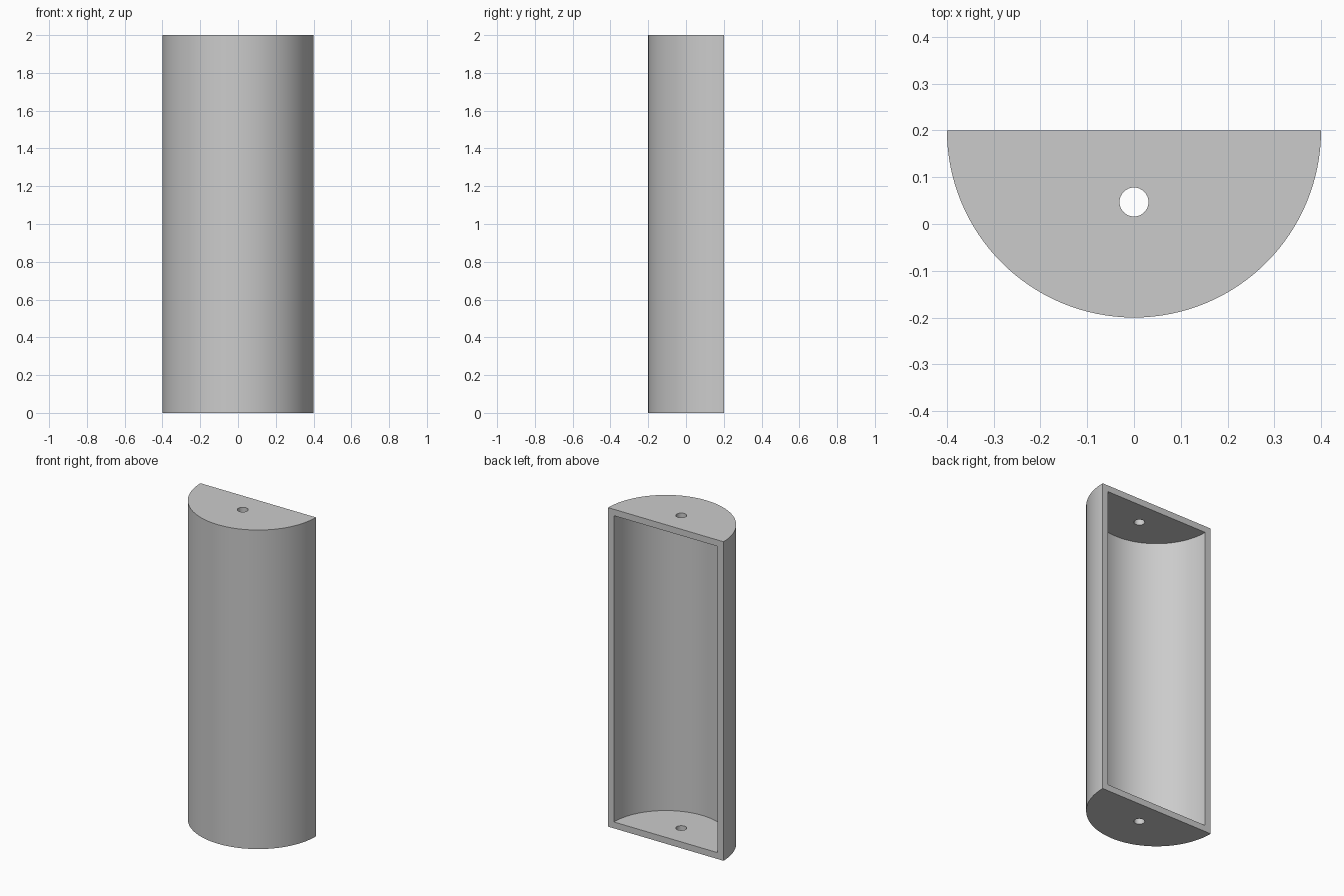
import bpy
import bmesh
from math import cos, sin, pi, radians

HEIGHT, RADIUS, WALL = 2.0, 0.4, 0.04
BACK = 0.2            # y of the open flat side
HOLE_Y, HOLE_R = 0.047, 0.031

if "Cube" in bpy.data.objects:
    bpy.data.objects.remove(bpy.data.objects["Cube"], do_unlink=True)

grey = bpy.data.materials.new("light_grey")
grey.use_nodes = True
colour = (0.6, 0.6, 0.6, 1)
grey.diffuse_color = colour
grey.node_tree.nodes["Principled BSDF"].inputs["Base Color"].default_value = colour


def prism(name, outline, z0, z1):
    """Extrude a counter-clockwise outline from z0 up to z1."""
    bm = bmesh.new()
    base = bm.faces.new([bm.verts.new((x, y, z0)) for x, y in outline])
    top = bmesh.ops.extrude_face_region(bm, geom=[base])["geom"]
    bmesh.ops.translate(bm, vec=(0, 0, z1 - z0),
                        verts=[v for v in top if isinstance(v, bmesh.types.BMVert)])
    bmesh.ops.recalc_face_normals(bm, faces=bm.faces)
    mesh = bpy.data.meshes.new(name)
    bm.to_mesh(mesh)
    bm.free()
    mesh.materials.append(grey)
    obj = bpy.data.objects.new(name, mesh)
    bpy.context.collection.objects.link(obj)
    return obj


def arc(cy, r, start, sweep, steps):
    return [(r * cos(start + sweep * i / steps), cy + r * sin(start + sweep * i / steps))
            for i in range(steps + 1)]


# Half-round body, hollowed from the back
housing = prism("half_round_housing", arc(BACK, RADIUS, pi, pi, 64), 0, HEIGHT)
inner = RADIUS - WALL
cavity_outline = arc(BACK, inner, pi, pi, 64) + [(inner, BACK + 0.1), (-inner, BACK + 0.1)]
cavity = prism("cavity_cutter", cavity_outline, WALL, HEIGHT - WALL)

# Round hole through both end plates
hole = prism("hole_cutter", arc(HOLE_Y, HOLE_R, 0, 2 * pi, 32)[:-1], -0.1, HEIGHT + 0.1)

for cutter in (cavity, hole):
    cutter.hide_render = True
    mod = housing.modifiers.new(cutter.name, "BOOLEAN")
    mod.operation = "DIFFERENCE"
    mod.solver = "EXACT"
    mod.object = cutter

# Bake the cuts and remove the cutters
bpy.context.view_layer.update()
graph = bpy.context.evaluated_depsgraph_get()
cut_mesh = bpy.data.meshes.new_from_object(housing.evaluated_get(graph))
housing.modifiers.clear()
housing.data = cut_mesh
for cutter in (cavity, hole):
    bpy.data.objects.remove(cutter, do_unlink=True)

# Smooth curved walls, crisp rims
bpy.ops.object.select_all(action="DESELECT")
housing.select_set(True)
bpy.context.view_layer.objects.active = housing
bpy.ops.object.shade_smooth_by_angle(angle=radians(30))
